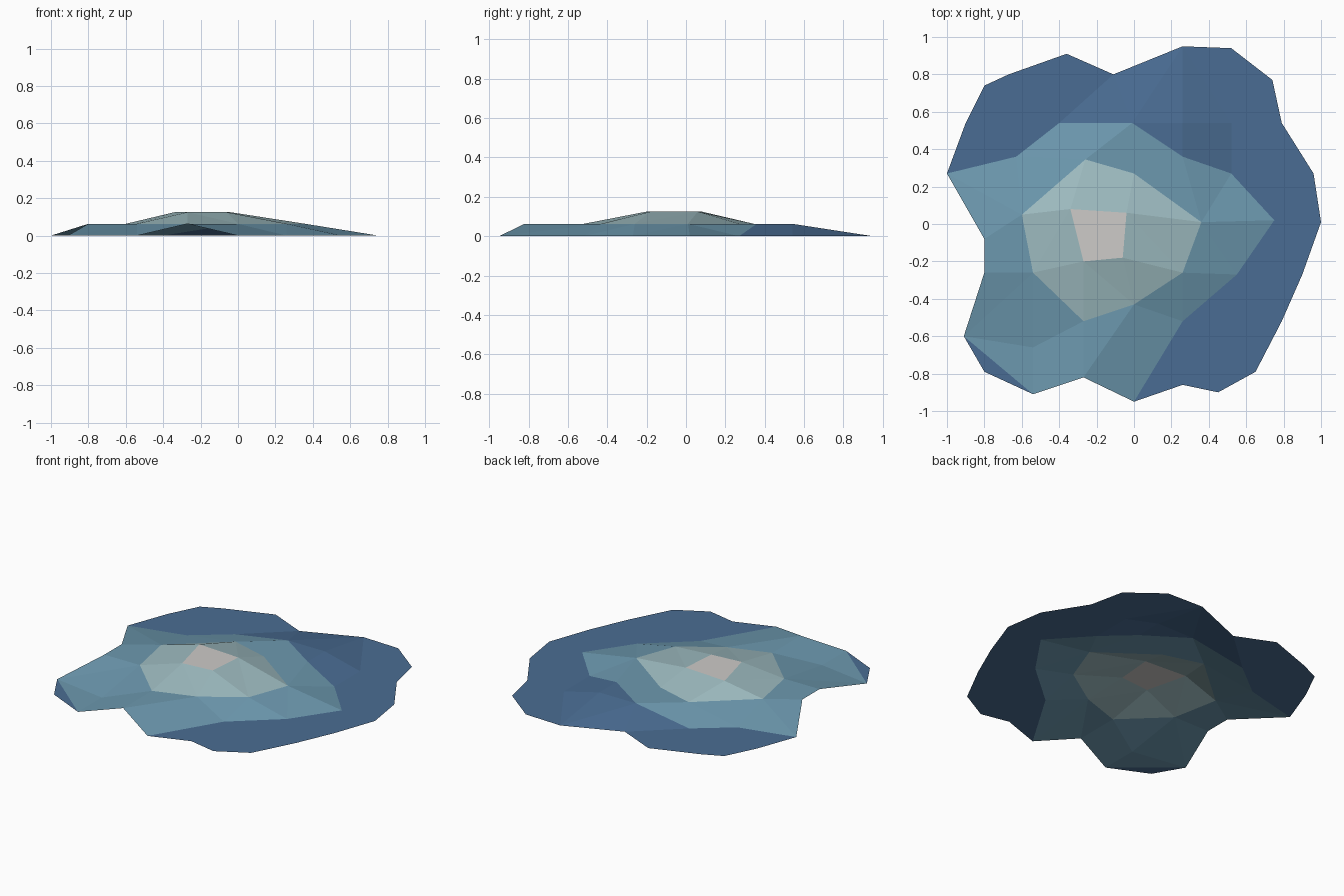
import bpy, bmesh
from mathutils import Vector
from mathutils.geometry import tessellate_polygon

if "Cube" in bpy.data.objects:
    bpy.data.objects.remove(bpy.data.objects["Cube"])

MID, TOP = 0.063, 0.125          # terrace heights


def flat(pts, z):
    return [Vector((x, y, z)) for x, y in pts]


def colour(name, rgb):
    m = bpy.data.materials.new(name)
    m.diffuse_color = (*rgb, 1)
    m.use_nodes = True
    m.node_tree.nodes["Principled BSDF"].inputs["Base Color"].default_value = m.diffuse_color
    return m


def fill(pts):
    """Triangles of a (possibly concave) polygon."""
    return [[pts[i] for i in t] for t in tessellate_polygon([pts])]


def band(inner, outer):
    """Triangles between two closed loops, always taking the shorter diagonal."""
    tris, i, j, n, m = [], 0, 0, len(inner), len(outer)
    while i < n or j < m:
        a, b = inner[i % n], outer[j % m]
        a2, b2 = inner[(i + 1) % n], outer[(j + 1) % m]
        if i == n or (j < m and (b2 - a).length <= (a2 - b).length):
            tris.append([a, b, b2])
            j += 1
        else:
            tris.append([a, b, a2])
            i += 1
    return tris


def build(name, polys, mat):
    bm = bmesh.new()
    for p in polys:
        bm.faces.new([bm.verts.new(v) for v in p])
    bmesh.ops.remove_doubles(bm, verts=bm.verts, dist=0.001)
    bm.normal_update()
    for f in bm.faces:
        if f.normal.z < 0:
            f.normal_flip()
    me = bpy.data.meshes.new(name)
    bm.to_mesh(me)
    bm.free()
    me.materials.append(mat)
    bpy.context.collection.objects.link(bpy.data.objects.new(name, me))


# Loops, clockwise from the west
summit = flat([(-.34, .08), (-.04, .06), (-.06, -.18), (-.27, -.2)], TOP)
terrace = flat([(-.6, .05), (-.26, .345), (0, .27), (.36, .01),
                (.26, -.26), (0, -.43), (-.27, -.52), (-.54, -.26)], MID)
foot = flat([(-1, .27), (-.63, .36), (-.4, .54), (-.01, .54), (.26, .36),
             (.52, .27), (.75, .02), (.55, -.27), (.26, -.52), (0, -.95),
             (-.27, -.82), (-.54, -.66), (-.91, -.6), (-.8, -.26), (-.8, -.08)], 0)
for k in (3, 4, 10, 13, 14):     # raised points of the foot
    foot[k].z = MID
coast = flat([(-1, .27), (-.9, .54), (-.8, .74), (-.67, .8), (-.36, .91), (-.11, .8),
              (.26, .95), (.52, .94), (.74, .77), (.79, .54), (.96, .27), (1, .01),
              (.9, -.27), (.79, -.52), (.65, -.79), (.45, -.9), (.26, -.86), (0, -.95)], 0)
south, corner = flat([(-.54, -.91), (-.8, -.79)], 0)
spur = Vector((.26, .54, MID))
spur_foot = Vector((.52, .54, 0))

# Summit plate and upper slopes
build("summit", [summit], colour("pale grey", (.61, .597, .58)))
build("upper_slope", band(summit, terrace), colour("pale teal", (.34, .50, .53)))

# Lower slopes with the small southern valley
lower = band(terrace, foot)
lower += [[foot[10], south, foot[11]], [foot[11], south, foot[12]]]
build("lower_slope", lower, colour("mid blue", (.152, .318, .43)))

# Flat shore with the raised northern spur and south-west tip
shore = fill(coast[:6] + [foot[2], foot[1]])
shore += fill(coast[6:] + foot[8:4:-1] + [spur_foot])
shore += [[foot[2], foot[3], coast[5]],
          [foot[3], coast[5], coast[6]], [foot[3], coast[6], spur],
          [foot[3], spur, foot[4]],
          [foot[4], spur, spur_foot], [foot[4], spur_foot, foot[5]],
          [spur, coast[6], spur_foot],
          [south, corner, foot[12]]]
build("shore", shore, colour("deep blue", (.068, .152, .292)))
